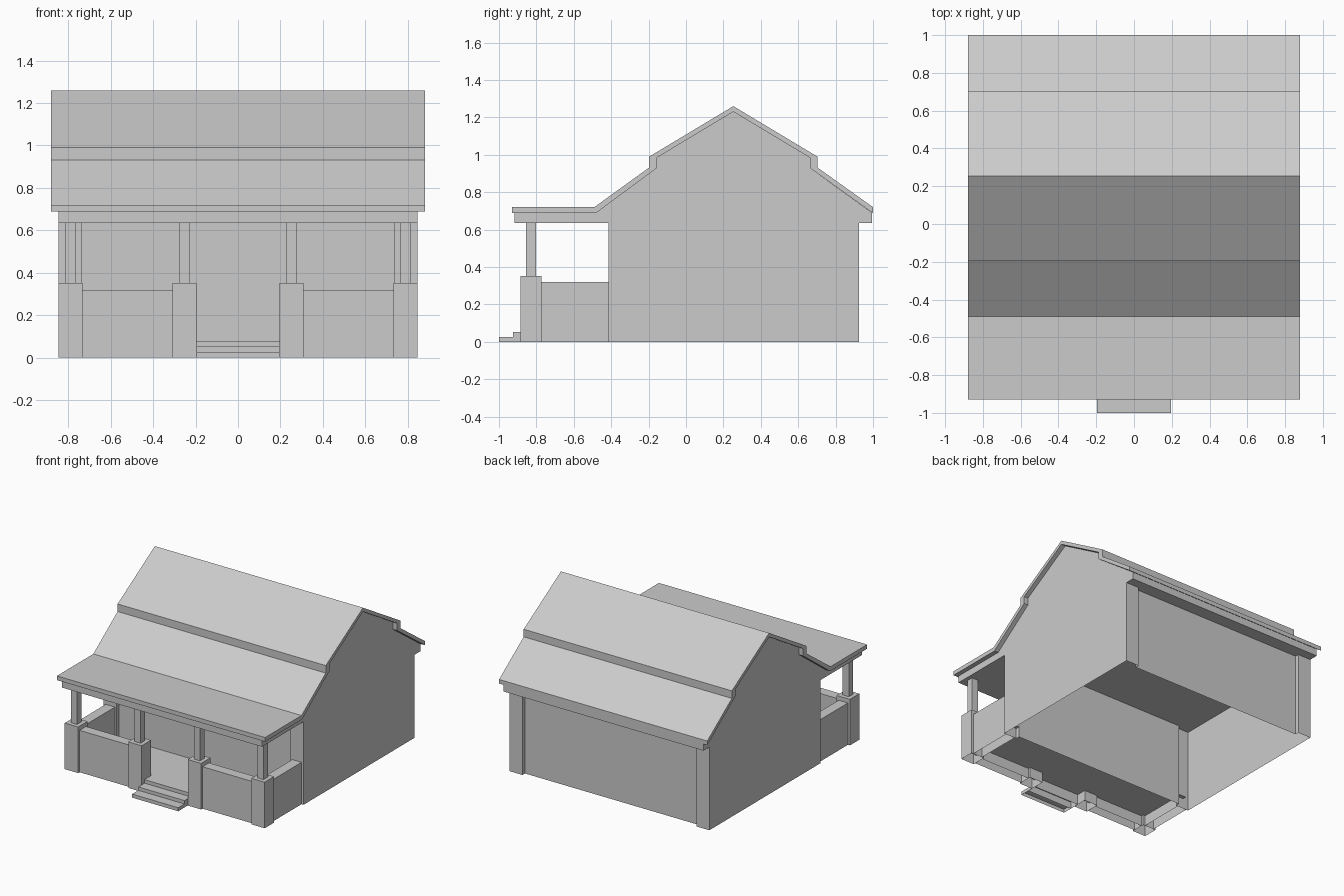
import bpy, bmesh

if "Cube" in bpy.data.objects:
    bpy.data.objects.remove(bpy.data.objects["Cube"])


def finish(name, bm):
    bmesh.ops.recalc_face_normals(bm, faces=bm.faces)
    me = bpy.data.meshes.new(name)
    bm.to_mesh(me)
    bm.free()
    ob = bpy.data.objects.new(name, me)
    bpy.context.collection.objects.link(ob)
    return ob


def prism(name, pts, a, b, axis, caps=True):
    """Sweep a closed outline from a to b along x (points are y,z) or z (points are x,y)."""
    bm = bmesh.new()
    place = (lambda p, t: (t, p[0], p[1])) if axis == 'x' else (lambda p, t: (p[0], p[1], t))
    lo = [bm.verts.new(place(p, a)) for p in pts]
    hi = [bm.verts.new(place(p, b)) for p in pts]
    for i in range(len(pts)):
        j = (i + 1) % len(pts)
        bm.faces.new((lo[i], lo[j], hi[j], hi[i]))
    if caps:
        bm.faces.new(lo[::-1])
        bm.faces.new(hi)
    return finish(name, bm)


def shell_box(name, x0, x1, y0, y1, z0, z1):
    """Box left open at the bottom."""
    bm = bmesh.new()
    x0, x1 = sorted((x0, x1))
    lo = [bm.verts.new((x, y, z0)) for x, y in ((x0, y0), (x1, y0), (x1, y1), (x0, y1))]
    hi = [bm.verts.new((v.co.x, v.co.y, z1)) for v in lo]
    for i in range(4):
        j = (i + 1) % 4
        bm.faces.new((lo[i], lo[j], hi[j], hi[i]))
    bm.faces.new(hi)
    return finish(name, bm)


# Roof: stepped gable with flat porch canopy
top = [(-0.93, 0.72), (-0.49, 0.72), (-0.197, 0.932), (-0.197, 0.99), (0.253, 1.26),
       (0.703, 0.99), (0.703, 0.932), (1.0, 0.72)]
under = [(-0.93, 0.688), (-0.482, 0.688), (-0.155, 0.93), (-0.155, 0.985), (0.253, 1.23),
         (0.662, 0.985), (0.662, 0.93), (1.0, 0.688)]
prism("roof", top + under[::-1], -0.88, 0.88, 'x')

# Gable ends, eaves beams and ceiling
attic = [(-0.917, 0.635), (-0.917, 0.688)] + under[1:-1] + [(0.995, 0.69), (0.995, 0.635)]
prism("gable_and_eaves", attic, -0.845, 0.845, 'x')

# House walls with corner pilasters, open below
half = [(0.735, -0.385), (0.735, -0.415), (0.845, -0.415),
        (0.845, 0.925), (0.735, 0.925), (0.735, 0.895)]
prism("house_walls", half + [(-x, y) for x, y in half[::-1]], 0, 0.635, 'z', caps=False)

# Porch piers, posts and low walls, mirrored left and right
for s, side in ((1, "right"), (-1, "left")):
    for place, x0, x1 in (("inner", 0.195, 0.308), ("outer", 0.732, 0.845)):
        xc = (x0 + x1) / 2
        shell_box(f"{place}_pier_{side}", s * x0, s * x1, -0.885, -0.772, 0, 0.352)
        shell_box(f"{place}_post_{side}", s * (xc - 0.026), s * (xc + 0.026),
                  -0.855, -0.803, 0.352, 0.635)
    shell_box(f"front_low_wall_{side}", s * 0.308, s * 0.732, -0.868, -0.79, 0, 0.32)
    shell_box(f"side_low_wall_{side}", s * 0.75, s * 0.828, -0.772, -0.415, 0, 0.32)

# Porch floor sheet and its front riser
bm = bmesh.new()
v = [bm.verts.new(c) for c in ((-0.8, -0.85, 0.08), (0.8, -0.85, 0.08),
                               (0.8, -0.385, 0.08), (-0.8, -0.385, 0.08))]
bm.faces.new(v)
r = [bm.verts.new((x, -0.85, 0.053)) for x in (0.8, -0.8)]
bm.faces.new((v[0], v[1], r[0], r[1]))
finish("porch_floor", bm)

# Entrance steps
shell_box("lower_step", -0.195, 0.195, -1.0, -0.925, 0, 0.027)
shell_box("upper_step", -0.195, 0.195, -0.925, -0.85, 0.0, 0.053)
